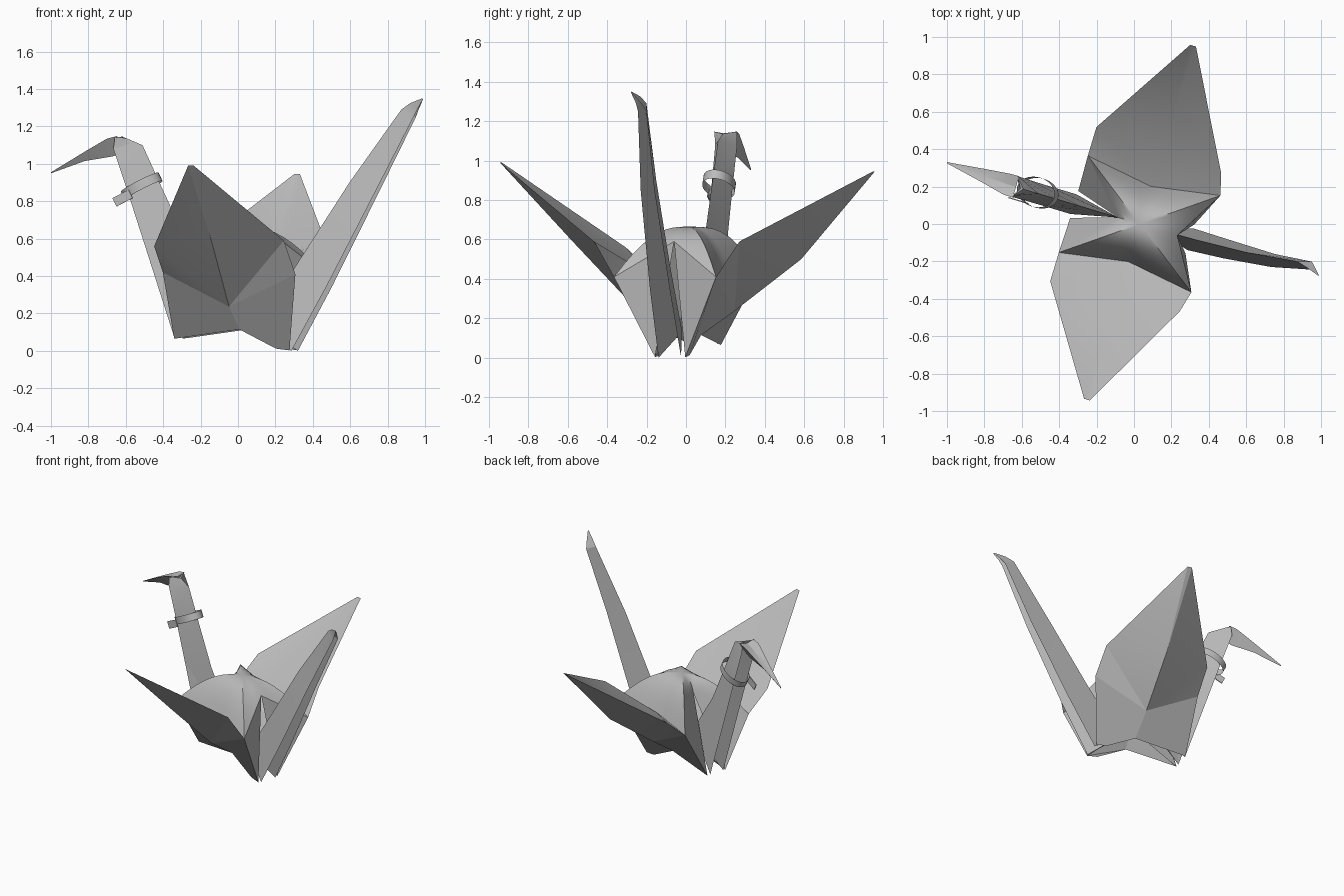
import bpy
import math
from mathutils import Matrix, Vector

if "Cube" in bpy.data.objects:
    bpy.data.objects.remove(bpy.data.objects["Cube"])

paper = bpy.data.materials.new("grey_paper")
paper.use_nodes = True
paper.diffuse_color = (0.5, 0.5, 0.5, 1)
paper.node_tree.nodes["Principled BSDF"].inputs["Base Color"].default_value = (0.5, 0.5, 0.5, 1)

# Bird frame: u runs head to tail, v runs across the wings
TURN = math.radians(-16.7)
FRAME = Matrix.Translation((0.03, 0, 0)) @ Matrix.Rotation(TURN, 4, "Z")


def finish(ob, angle=30):
    ob.data.materials.append(paper)
    bpy.ops.object.select_all(action="DESELECT")
    ob.select_set(True)
    bpy.context.view_layer.objects.active = ob
    bpy.ops.object.mode_set(mode="EDIT")
    bpy.ops.mesh.select_all(action="SELECT")
    bpy.ops.mesh.normals_make_consistent(inside=False)
    bpy.ops.object.mode_set(mode="OBJECT")
    bpy.ops.object.shade_smooth_by_angle(angle=math.radians(angle))
    return ob


def build(name, points, faces, angle=30):
    me = bpy.data.meshes.new(name)
    me.from_pydata([FRAME @ Vector(p) for p in points], [], faces)
    ob = bpy.data.objects.new(name, me)
    bpy.context.collection.objects.link(ob)
    return finish(ob, angle)


def folded_strip(name, stations, open_depth):
    """Loft a V-folded strip; station = crease (u, z), edges (u, z), half width, side shift."""
    pts, faces = [], []
    for (cu, cz), (eu, ez), w, v in stations:
        vu, vz = eu + (cu - eu) * open_depth, ez + (cz - ez) * open_depth
        pts += [(cu, v, cz), (eu, v + w, ez), (vu, v, vz), (eu, v - w, ez)]
    for s in range(len(stations) - 1):
        for k in range(4):
            a, b = 4 * s + k, 4 * s + (k + 1) % 4
            faces.append((a, b, b + 4, a + 4))
    end = len(pts) - 4
    faces += [(0, 1, 2), (0, 2, 3), (end, end + 1, end + 2), (end, end + 2, end + 3)]
    return build(name, pts, faces, 20)


# Shared fold points
def neck_corner(s): return (-0.37, 0.27 * s, 0.42)
def tail_corner(s): return (0.37, 0.27 * s, 0.41)
def neck_foot(s): return (-0.365, 0.075 * s, 0.065)
def tail_foot(s): return (0.28, 0.08 * s, 0.003)
def tail_toe(s): return (0.205, 0.08 * s, 0.012)
def wing_root(s): return (-0.005, 0.255 * s, 0.237)
def wing_valley(s): return (0, 0.21 * s, 0.43)
def belly(s): return (0, 0.08 * s, 0.115)


NECK_NOTCH = (-0.12, 0, 0.56)
TAIL_NOTCH = (0.21, 0, 0.59)

# Puffed back: a dome drawn out to four ridged corners, fuller at one of them
rim = [neck_corner(1), wing_valley(1), tail_corner(1), TAIL_NOTCH,
       tail_corner(-1), wing_valley(-1), neck_corner(-1), NECK_NOTCH]
STEPS, RINGS, ROUND, MIX = 5, 9, 0.2, 0.3
loop = [(i + j / STEPS, Vector(rim[i]).lerp(Vector(rim[(i + 1) % 8]), j / STEPS))
        for i in range(8) for j in range(STEPS)]
n = len(loop)
top = Vector((0, 0, 0.665))
pts, faces = [top], []
for r in range(1, RINGS + 1):
    t = r / RINGS
    for place, p in loop:
        reach = math.hypot(p.x, p.y)
        scale = t * (1 + MIX * (1 - t * t) * (ROUND / reach - 1))
        fullness = 2.6 + 1.2 * max(0, 1 - min(place, 8 - place))
        pts.append((p.x * scale, p.y * scale, p.z + (top.z - p.z) * (1 - t ** fullness)))
for k in range(n):
    m = (k + 1) % n
    faces.append((0, 1 + k, 1 + m))
    for r in range(RINGS - 1):
        a = 1 + r * n
        faces.append((a + k, a + n + k, a + n + m, a + m))
build("body_back", pts, faces, 40)

for s, side, tip_v, tip_z, crease_z in ((-1, "right", 0.98, 0.99, 0.6),
                                       (1, "left", 0.995, 0.945, 0.5)):
    # Side panels of the body and the inner faces of the foot flaps
    build(side + "_body_panels",
          [neck_corner(s), wing_root(s), belly(s), neck_foot(s), tail_corner(s),
           tail_foot(s), NECK_NOTCH, TAIL_NOTCH, (0, 0, 0.24), tail_toe(s)],
          [(0, 1, 2, 3), (1, 4, 5, 9, 2), (0, 3, 6), (4, 7, 5), (2, 8, 3), (2, 9, 5, 8)], 6)
    # Wing: valley-folded top sheet and creased under sheet sharing an outline
    outline = [(-0.016, tip_v * s, tip_z), (0.016, tip_v * s, tip_z),
               (-0.37, 0.43 * s, 0.56), neck_corner(s), tail_corner(s),
               (0.34, 0.385 * s, 0.59)]
    build(side + "_wing_top", outline + [wing_valley(s), (0, 0.61 * s, crease_z + 0.05)],
          [(0, 2, 7), (2, 3, 6, 7), (6, 4, 5, 7), (5, 1, 7), (1, 0, 7)], 45)
    build(side + "_wing_under", outline + [wing_root(s), (0, 0.61 * s, crease_z)],
          [(0, 2, 7), (2, 6, 7), (2, 3, 6), (6, 5, 7), (6, 4, 5), (5, 1, 7), (1, 0, 7)], 12)

# Tail
folded_strip("tail", [((0.08, 0.15), (0.285, 0.0), 0.06, 0),
                      ((0.30, 0.47), (0.48, 0.35), 0.052, 0.005),
                      ((0.585, 0.9), (0.74, 0.85), 0.036, 0.018),
                      ((0.865, 1.29), (0.94, 1.25), 0.022, 0.05),
                      ((0.92, 1.325), (0.965, 1.295), 0.012, 0.035),
                      ((0.993, 1.35), (0.998, 1.345), 0.002, 0.01)], 0.75)

# Neck and head
folded_strip("neck", [((-0.12, 0.3), (-0.37, 0.07), 0.055, 0),
                      ((-0.324, 0.6), (-0.54, 0.58), 0.055, 0),
                      ((-0.46, 0.88), (-0.637, 0.87), 0.056, 0),
                      ((-0.564, 1.1), (-0.71, 1.08), 0.058, 0),
                      ((-0.65, 1.135), (-0.70, 1.147), 0.06, 0)], 0.7)
folded_strip("beak", [((-0.69, 1.055), (-0.69, 1.148), 0.06, 0),
                      ((-0.73, 1.04), (-0.745, 1.135), 0.058, 0),
                      ((-0.89, 1.015), (-0.87, 1.07), 0.037, 0.008),
                      ((-1.08, 0.95), (-1.08, 0.955), 0.003, 0.018)], 0.15)

# Band around the neck with a loose end
TILT = (0, math.radians(-27), TURN)
bpy.ops.mesh.primitive_cylinder_add(vertices=32, radius=1, depth=1, end_fill_type="NOTHING",
                                    location=(-0.515, 0.168, 0.88), rotation=TILT)
band = bpy.context.object
band.name = "neck_band"
band.scale = (0.115, 0.08, 0.05)
finish(band)
bpy.ops.mesh.primitive_cube_add(size=1, location=(-0.617, 0.125, 0.817), rotation=TILT)
loose_end = bpy.context.object
loose_end.name = "band_end"
loose_end.scale = (0.1, 0.006, 0.05)
finish(loose_end)
